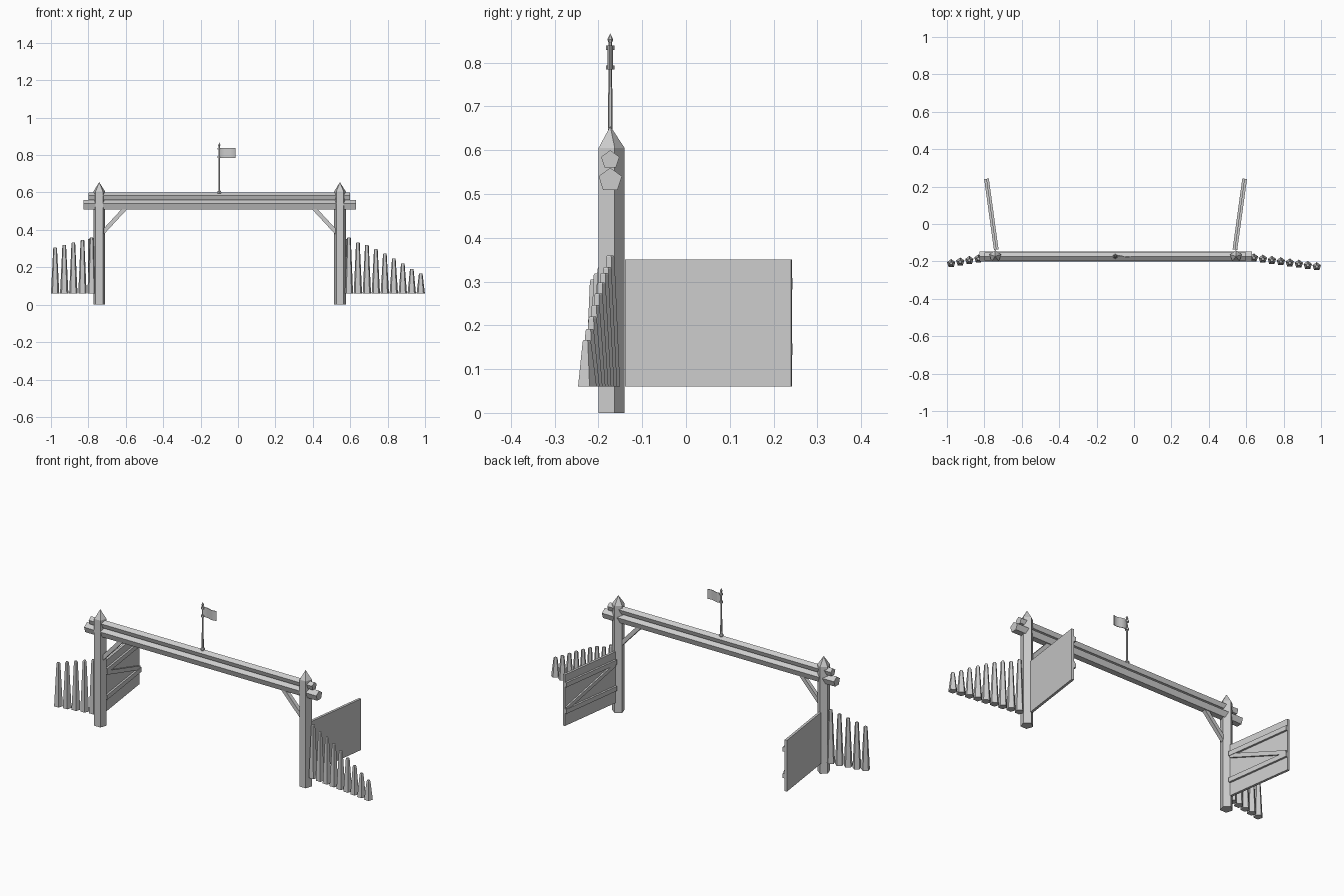
import bpy, bmesh, math
from mathutils import Vector, Matrix

if "Cube" in bpy.data.objects:
    bpy.data.objects.remove(bpy.data.objects["Cube"], do_unlink=True)

grey = bpy.data.materials.new("plain_grey")
grey.use_nodes = True
tone = (0.6, 0.6, 0.6, 1)
grey.diffuse_color = tone
grey.node_tree.nodes["Principled BSDF"].inputs["Base Color"].default_value = tone

GATE_Y = -0.173
LEFT, RIGHT = 0.545, -0.742


def finish(name, bm):
    bmesh.ops.recalc_face_normals(bm, faces=bm.faces)
    mesh = bpy.data.meshes.new(name)
    bm.to_mesh(mesh)
    bm.free()
    mesh.materials.append(grey)
    obj = bpy.data.objects.new(name, mesh)
    bpy.context.collection.objects.link(obj)
    return obj


def turned(name, profile, sides=5, place=Matrix()):
    """Stack of polygon rings (radius, height); one corner points to local +y."""
    bm = bmesh.new()
    rings = []
    for r, z in profile:
        if r == 0:
            rings.append([bm.verts.new((0, 0, z))])
            continue
        turns = [math.pi / 2 + math.tau * i / sides for i in range(sides)]
        rings.append([bm.verts.new((r * math.cos(a), r * math.sin(a), z)) for a in turns])
    for low, high in zip(rings, rings[1:]):
        for i in range(sides):
            j = (i + 1) % sides
            if len(high) == 1:
                bm.faces.new((low[i], low[j], high[0]))
            else:
                bm.faces.new((low[i], low[j], high[j], high[i]))
    for ring in (rings[0], rings[-1]):
        if len(ring) > 1:
            bm.faces.new(ring)
    bm.transform(place)
    return finish(name, bm)


def box(name, size, place):
    bm = bmesh.new()
    bmesh.ops.create_cube(bm, size=1)
    bm.transform(place @ Matrix.Diagonal((*size, 1)))
    return finish(name, bm)


# Gate posts with pointed tops
for side, x in (("left", LEFT), ("right", RIGHT)):
    turned(side + "_post", [(0.033, 0), (0.033, 0.605), (0, 0.655)],
           place=Matrix.Translation((x, GATE_Y, 0)))

# Crossbeams, corner upward
for name, r, z, x0, x1 in (("upper_beam", 0.022, 0.578, -0.8, 0.6),
                           ("lower_beam", 0.028, 0.532, -0.825, 0.63)):
    axes = Matrix(((0, 0, 1), (1, 0, 0), (0, 1, 0))).to_4x4()
    turned(name, [(r, x0), (r, x1)], place=Matrix.Translation((0, GATE_Y, z)) @ axes)

# Slanted braces between post and beam
for side, x, s in (("left", LEFT, -1), ("right", RIGHT, 1)):
    a = Vector((x + s * 0.018, GATE_Y, 0.385))
    b = Vector((x + s * 0.145, GATE_Y, 0.522))
    tilt = (b - a).to_track_quat('Z', 'Y').to_matrix().to_4x4()
    box(side + "_brace", (0.022, 0.022, (b - a).length),
        Matrix.Translation((a + b) / 2) @ tilt)

# Open doors: local x runs from hinge to free edge, local y faces the passage
for side, x, s in (("left", LEFT, 1), ("right", RIGHT, -1)):
    hinge = Vector((x, -0.138, 0))
    along = Vector((s * 0.052, 0.379, 0))
    length = along.length
    along.normalize()
    inward = Vector((-s * along.y, s * along.x * s, 0)).normalized()
    inward = (inward - along * inward.dot(along)).normalized()
    frame = Matrix((along, inward, Vector((0, 0, 1)))).transposed().to_4x4()
    frame = Matrix.Translation(hinge) @ frame
    box(side + "_door", (length, 0.014, 0.29),
        frame @ Matrix.Translation((length / 2, 0, 0.205)))
    for part, z in (("upper", 0.295), ("lower", 0.145)):
        box(f"{side}_door_{part}_batten", (length, 0.012, 0.026),
            frame @ Matrix.Translation((length / 2, 0.012, z)))
    drop = math.atan2(0.13, length)
    box(side + "_door_diagonal", (length * 1.02, 0.010, 0.022),
        frame @ Matrix.Translation((length / 2, 0.011, 0.22)) @ Matrix.Rotation(drop, 4, 'Y'))

# Palisade stakes, following a gentle curve away from each post
def stake(name, x, y, top):
    turned(name, [(0.0235, 0.06), (0.0105, top - 0.004), (0.008, top)],
           place=Matrix.Translation((x, y, 0)))


for i in range(5):
    stake(f"right_stake_{i + 1}", -0.783 - 0.0487 * i, -0.177 - 0.0085 * i, 0.36 - 0.0137 * i)
left_tops = (0.36, 0.333, 0.32, 0.298, 0.273, 0.247, 0.22, 0.192, 0.167)
for i, top in enumerate(left_tops):
    stake(f"left_stake_{i + 1}", 0.593 + 0.048 * i, -0.174 - 0.0067 * i, top)

# Flagpole with knob, rings and spear tip
pole = Matrix.Translation((-0.1, GATE_Y, 0))
turned("flagpole", [(0.006, 0.59), (0.0035, 0.845), (0.007, 0.853), (0, 0.867)], 6, pole)
turned("flagpole_knob", [(0.008, 0.592), (0.013, 0.598), (0.011, 0.606), (0.005, 0.61)], 6, pole)
for part, z in (("upper", 0.834), ("lower", 0.789)):
    turned(f"flag_{part}_ring", [(0.01, z - 0.005), (0.01, z + 0.005)], 6, pole)

# Rippled flag
bm = bmesh.new()
columns = []
for i in range(9):
    x = -0.1 + 0.086 * i / 8
    y = GATE_Y + 0.005 * math.sin(i * math.tau / 8)
    columns.append([bm.verts.new((x, y, z)) for z in (0.784, 0.839)])
for a, b in zip(columns, columns[1:]):
    bm.faces.new((a[0], b[0], b[1], a[1]))
flag = finish("flag", bm)
thick = flag.modifiers.new("thickness", 'SOLIDIFY')
thick.thickness = 0.003
thick.offset = 0
